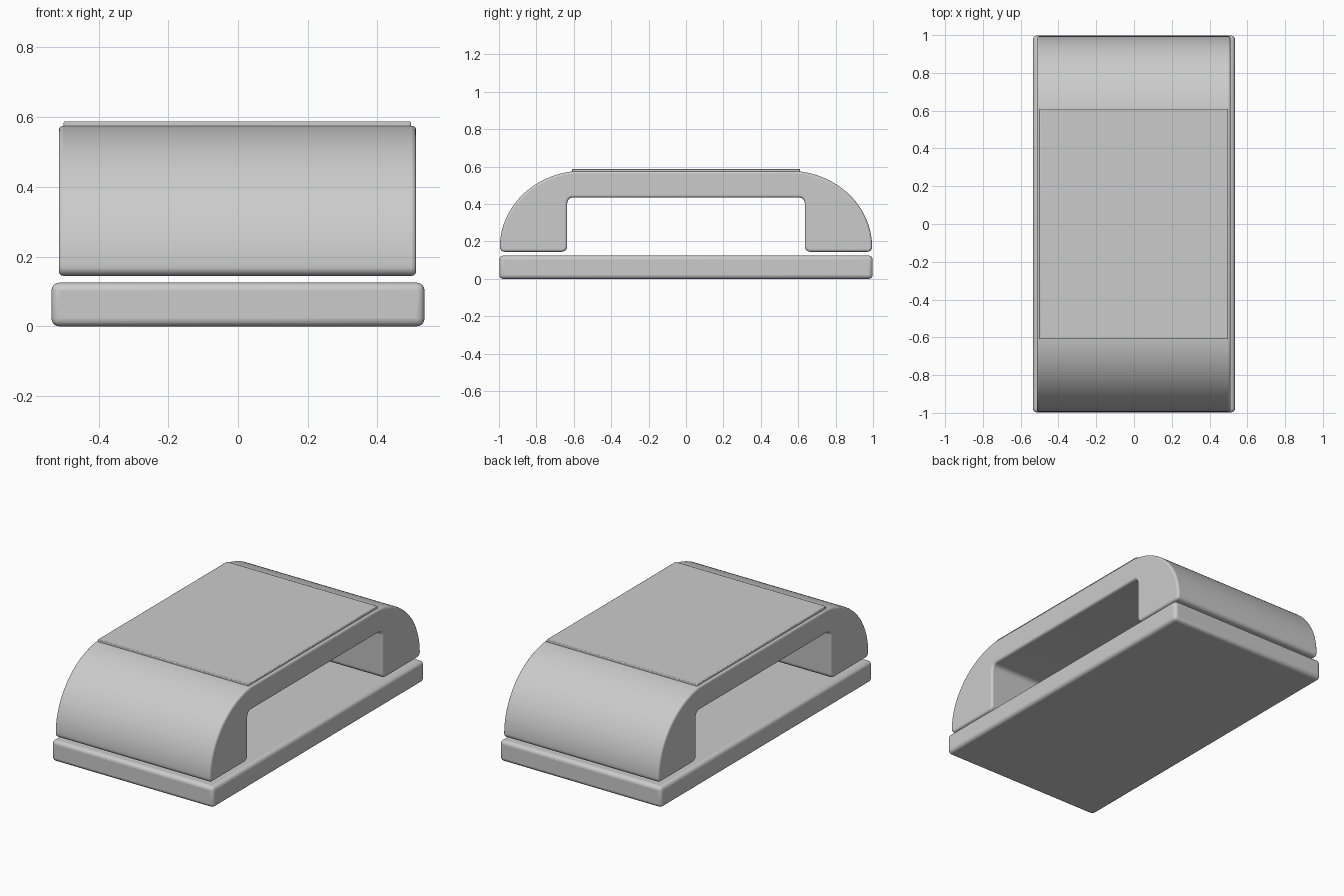
import bpy, bmesh, math

old = bpy.data.objects.get("Cube")
if old:
    bpy.data.objects.remove(old, do_unlink=True)

grey = bpy.data.materials.new("plain grey")
grey.use_nodes = True
colour = (0.6, 0.6, 0.6, 1)
grey.diffuse_color = colour
grey.node_tree.nodes["Principled BSDF"].inputs["Base Color"].default_value = colour


def extrude_profile(name, points, x0, x1, bevel, segments=4):
    """Extrude a (y, z) outline along x and round its sharp edges."""
    bm = bmesh.new()
    face = bm.faces.new([bm.verts.new((x0, y, z)) for y, z in points])
    ext = bmesh.ops.extrude_face_region(bm, geom=[face])
    moved = [v for v in ext["geom"] if isinstance(v, bmesh.types.BMVert)]
    bmesh.ops.translate(bm, verts=moved, vec=(x1 - x0, 0, 0))
    bmesh.ops.recalc_face_normals(bm, faces=bm.faces)
    mesh = bpy.data.meshes.new(name)
    bm.to_mesh(mesh)
    bm.free()
    mesh.materials.append(grey)
    obj = bpy.data.objects.new(name, mesh)
    bpy.context.collection.objects.link(obj)
    mod = obj.modifiers.new("rounded edges", "BEVEL")
    mod.width = bevel
    mod.segments = segments
    mod.limit_method = "ANGLE"
    mod.angle_limit = math.radians(40)
    bpy.ops.object.select_all(action="DESELECT")
    obj.select_set(True)
    bpy.context.view_layer.objects.active = obj
    bpy.ops.object.shade_smooth_by_angle(angle=math.radians(35))
    return obj


def rectangle(y, z0, z1):
    return [(-y, z0), (y, z0), (y, z1), (-y, z1)]


def arc(cy, cz, ry, rz, start, end, steps):
    angles = [math.radians(start + (end - start) * i / steps) for i in range(steps + 1)]
    return [(cy + ry * math.cos(a), cz + rz * math.sin(a)) for a in angles]


# Flat slab underneath
extrude_profile("base_slab", rectangle(0.998, 0, 0.125), -0.535, 0.535, 0.022)

# Bridge: half outline from the inner top corner round to the outer top, then mirrored
half = arc(0.605, 0.405, 0.03, 0.03, 90, 0, 6)
half += arc(0.665, 0.175, 0.03, 0.03, 180, 270, 6)
half += arc(0.97, 0.17, 0.025, 0.025, 270, 360, 6)
half += arc(0.55, 0.17, 0.445, 0.408, 2, 83, 32)
mirrored = [(-y, z) for y, z in reversed(half)]
extrude_profile("bridge_body", half + mirrored, -0.514, 0.511, 0.012, 3)

# Thin panel on the flat top
extrude_profile("top_panel", rectangle(0.61, 0.571, 0.588), -0.5, 0.496, 0.004, 2)
